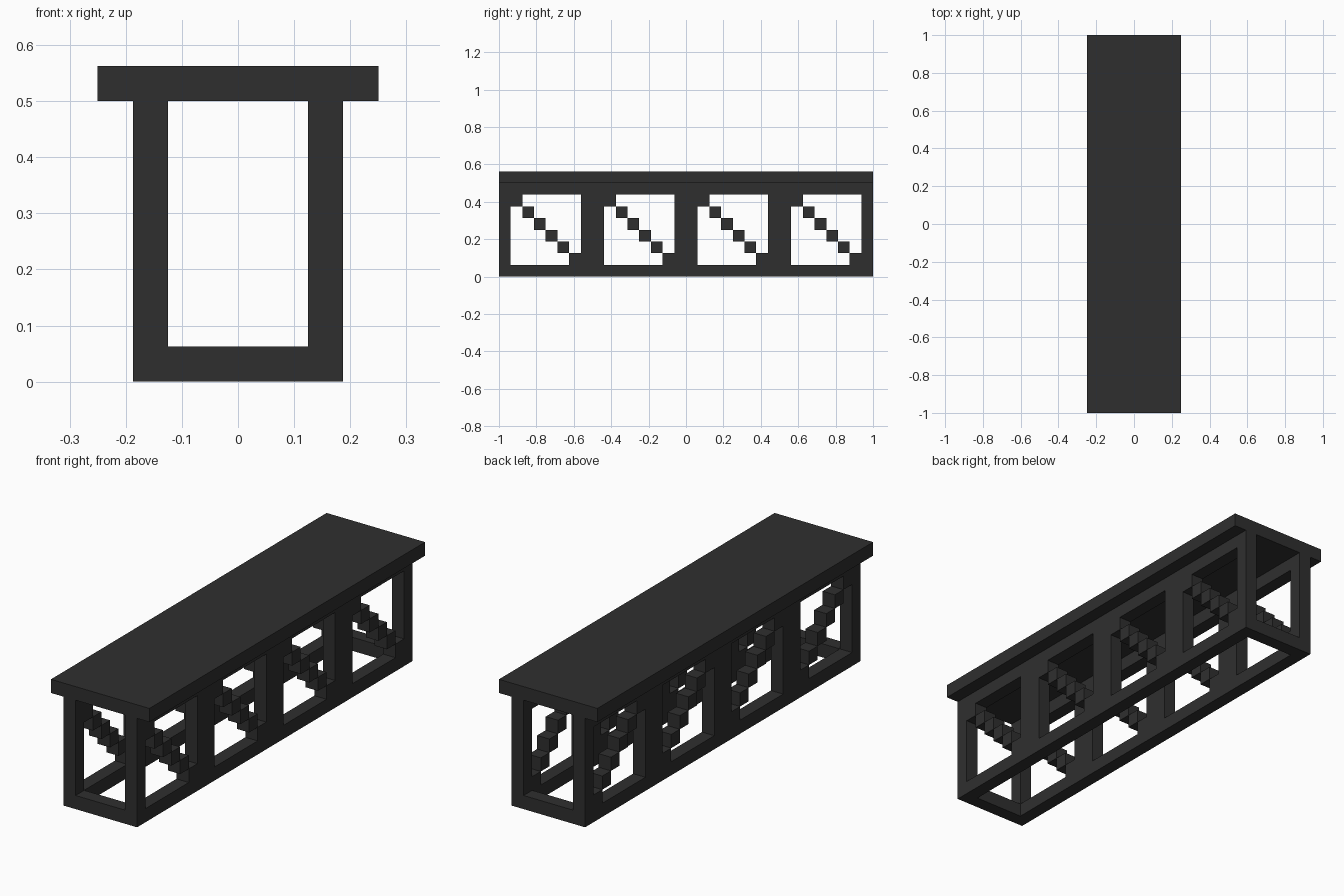
import bpy
import bmesh
from mathutils import Matrix, Vector

cube = bpy.data.objects.get("Cube")
if cube:
    bpy.data.objects.remove(cube, do_unlink=True)

U = 0.0625  # one block

# Single dark colour
dark = bpy.data.materials.new("charcoal")
dark.use_nodes = True
COLOUR = (0.028, 0.028, 0.028, 1.0)
dark.diffuse_color = COLOUR
bsdf = next(n for n in dark.node_tree.nodes if n.type == "BSDF_PRINCIPLED")
bsdf.inputs["Base Color"].default_value = COLOUR
bsdf.inputs["Roughness"].default_value = 0.9


def blocks(name, boxes):
    """One object from boxes given as (low corner, high corner), in blocks."""
    bm = bmesh.new()
    for low, high in boxes:
        a, b = Vector(low) * U, Vector(high) * U
        place = Matrix.Translation((a + b) / 2) @ Matrix.Diagonal((*(b - a), 1))
        bmesh.ops.create_cube(bm, size=1, matrix=place)
    mesh = bpy.data.meshes.new(name)
    bm.to_mesh(mesh)
    bm.free()
    mesh.materials.append(dark)
    obj = bpy.data.objects.new(name, mesh)
    bpy.context.collection.objects.link(obj)
    return obj


# Top slab, overhanging the side frames
blocks("deck", [((-4, -16, 8), (4, 16, 9))])

# Side frames, the same on both sides
POSTS = [(-16, -15), (-9, -7), (-1, 1), (7, 9), (15, 16)]
for side, x in (("left", 2), ("right", -3)):
    blocks(f"{side}_lower_beam", [((x, -16, 0), (x + 1, 16, 1))])
    blocks(f"{side}_upper_beam", [((x, -16, 7), (x + 1, 16, 8))])
    blocks(f"{side}_posts", [((x, y0, 1), (x + 1, y1, 7)) for y0, y1 in POSTS])
    # Stepped diagonal brace in each bay, falling towards the back
    for bay, (_, start) in enumerate(POSTS[:-1], 1):
        blocks(f"{side}_brace_{bay}",
               [((x, start + i, 6 - i), (x + 1, start + i + 1, 7 - i))
                for i in range(6)])

# Floor ties joining the frames at both ends
for end, y in (("front", -16), ("back", 15)):
    blocks(f"{end}_tie", [((-2, y, 0), (2, y + 1, 1))])
